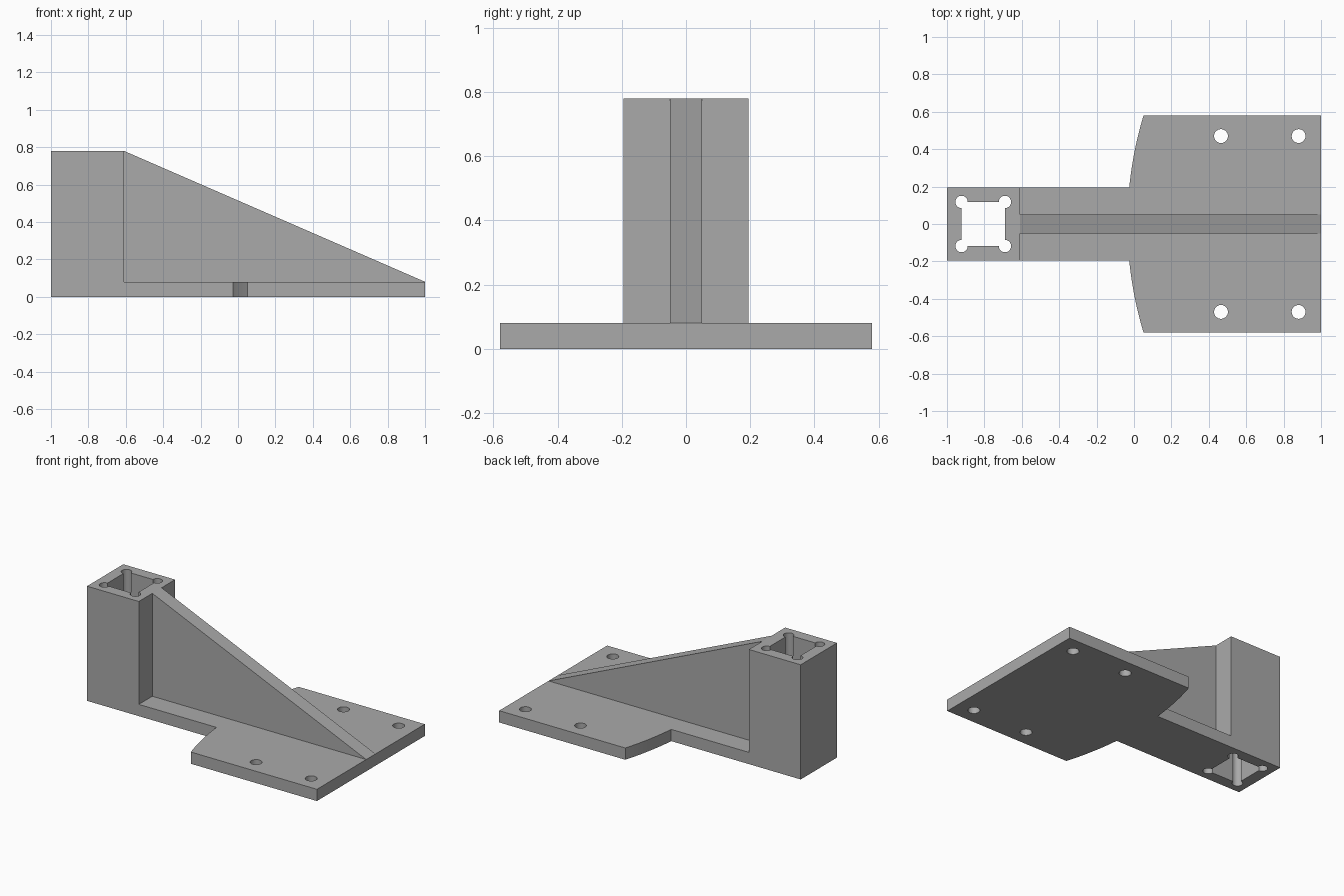
import bpy
import bmesh
import math

cube = bpy.data.objects.get("Cube")
if cube:
    bpy.data.objects.remove(cube, do_unlink=True)

# Main dimensions
PLATE_T = 0.08
HEIGHT = 0.78
POST_X0, POST_X1 = -1.0, -0.61
ARM_Y = 0.195
PLATE_Y = 0.58
RIB_Y = 0.05

grey = bpy.data.materials.new("plain_grey")
grey.use_nodes = True
colour = (0.4, 0.4, 0.4, 1)
grey.diffuse_color = colour
grey.node_tree.nodes["Principled BSDF"].inputs["Base Color"].default_value = colour


def prism(name, points, direction):
    """Extrude a flat 3D outline along a direction into a solid."""
    bm = bmesh.new()
    face = bm.faces.new([bm.verts.new(p) for p in points])
    result = bmesh.ops.extrude_face_region(bm, geom=[face])
    moved = [v for v in result["geom"] if isinstance(v, bmesh.types.BMVert)]
    bmesh.ops.translate(bm, verts=moved, vec=direction)
    bmesh.ops.recalc_face_normals(bm, faces=bm.faces)
    mesh = bpy.data.meshes.new(name)
    bm.to_mesh(mesh)
    bm.free()
    mesh.materials.append(grey)
    obj = bpy.data.objects.new(name, mesh)
    bpy.context.collection.objects.link(obj)
    return obj


def block(name, x0, x1, y, z0, z1):
    outline = [(x0, -y, z0), (x1, -y, z0), (x1, y, z0), (x0, y, z0)]
    return prism(name, outline, (0, 0, z1 - z0))


def round_cutter(x, y, radius, top):
    turns = [2 * math.pi * i / 32 for i in range(32)]
    outline = [(x + radius * math.cos(a), y + radius * math.sin(a), -0.1) for a in turns]
    return prism("hole_cutter", outline, (0, 0, top + 0.2))


def cut(target, cutters):
    """Subtract every cutter, apply, and remove the cutters."""
    bpy.context.view_layer.objects.active = target
    for cutter in cutters:
        cutter.hide_render = True
        mod = target.modifiers.new("hole", 'BOOLEAN')
        mod.operation = 'DIFFERENCE'
        mod.solver = 'EXACT'
        mod.object = cutter
        bpy.ops.object.modifier_apply(modifier=mod.name)
        bpy.data.objects.remove(cutter, do_unlink=True)


def smooth(obj):
    bpy.ops.object.select_all(action='DESELECT')
    obj.select_set(True)
    bpy.context.view_layer.objects.active = obj
    bpy.ops.object.shade_smooth_by_angle(angle=math.radians(30))


# Base plate: narrow arm widening into a plate with an arced shoulder
def shoulder_x(y):
    radius = 2.0
    return -0.035 + radius - math.sqrt(radius ** 2 - y ** 2)


steps = 12
half = [(POST_X1, ARM_Y)]
for i in range(steps + 1):
    y = ARM_Y + (PLATE_Y - ARM_Y) * i / steps
    half.append((shoulder_x(y), y))
half.append((1.0, PLATE_Y))
outline = half + [(x, -y) for x, y in reversed(half)]
base = prism("base_plate", [(x, y, 0) for x, y in outline], (0, 0, PLATE_T))
cut(base, [round_cutter(x, y, 0.037, PLATE_T) for x in (0.465, 0.88) for y in (-0.47, 0.47)])
smooth(base)

# Hollow post: square socket with round corner reliefs
post = block("socket_post", POST_X0, POST_X1, ARM_Y, 0, HEIGHT)
left, right, side = -0.922, -0.69, 0.118
sockets = [block("socket_cutter", left, right, side, -0.1, HEIGHT + 0.1)]
sockets += [round_cutter(x, y, 0.033, HEIGHT) for x in (left, right) for y in (-side, side)]
cut(post, sockets)
smooth(post)

# Sloping support rib
rib_side = [(POST_X1, -RIB_Y, PLATE_T), (1.0, -RIB_Y, PLATE_T), (POST_X1, -RIB_Y, HEIGHT)]
prism("support_rib", rib_side, (0, 2 * RIB_Y, 0))
